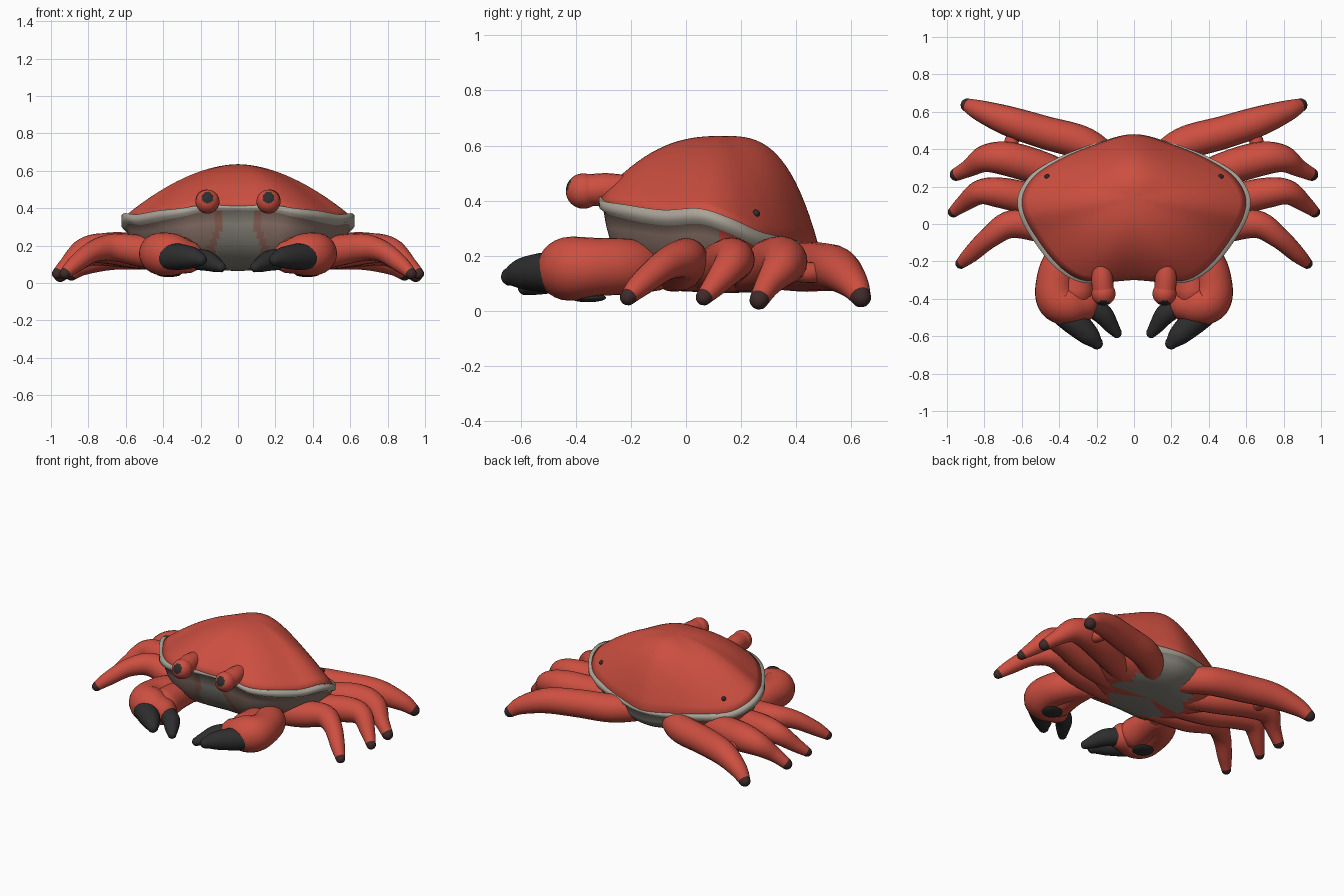
import bpy, bmesh, math
from mathutils import Vector

if "Cube" in bpy.data.objects:
    bpy.data.objects.remove(bpy.data.objects["Cube"])


def material(name, rgb):
    m = bpy.data.materials.new(name)
    m.diffuse_color = (*rgb, 1)
    m.use_nodes = True
    m.node_tree.nodes["Principled BSDF"].inputs["Base Color"].default_value = m.diffuse_color
    return m


RED = material("shell red", (0.61, 0.078, 0.052))
BLACK = material("claw black", (0.027, 0.027, 0.027))
TIP = material("dark leg tip", (0.05, 0.024, 0.022))
RIM = material("pale rim", (0.40, 0.37, 0.31))
BELLY = material("belly grey", (0.25, 0.235, 0.20))
FACE = material("face brown grey", (0.27, 0.18, 0.15))
STRIPE = material("mouth stripe brown", (0.28, 0.13, 0.10))


def catmull(pts, n, closed=False):
    """Smooth samples through points of any dimension."""
    out, c = [], len(pts)
    for i in range(c if closed else c - 1):
        if closed:
            p = [pts[(i + k) % c] for k in (-1, 0, 1, 2)]
        else:
            p = [pts[min(max(i + k, 0), c - 1)] for k in (-1, 0, 1, 2)]
        for j in range(n):
            t = j / n
            out.append([0.5 * (2 * b + (d - a) * t + (2 * a - 5 * b + 4 * d - e) * t * t
                               + (3 * b - a - 3 * d + e) * t ** 3)
                        for a, b, d, e in zip(*p)])
    if not closed:
        out.append(list(pts[-1]))
    return out


def loft(name, rings, mats, rule=lambda i, f: 0):
    """Skin rings of points, close both ends, colour each face by rule(ring, face)."""
    bm = bmesh.new()
    vr = [[bm.verts.new(p) for p in r] for r in rings]
    n = len(vr[0])
    tag = {}
    for i in range(len(vr) - 1):
        for j in range(n):
            k = (j + 1) % n
            tag[bm.faces.new((vr[i][j], vr[i][k], vr[i + 1][k], vr[i + 1][j]))] = i
    tag[bm.faces.new(vr[0])] = 0
    tag[bm.faces.new(vr[-1])] = len(vr) - 2
    bmesh.ops.recalc_face_normals(bm, faces=bm.faces)
    bm.normal_update()
    for f, i in tag.items():
        f.material_index = rule(i, f)
        f.smooth = True
    me = bpy.data.meshes.new(name)
    bm.to_mesh(me)
    bm.free()
    for m in mats:
        me.materials.append(m)
    ob = bpy.data.objects.new(name, me)
    bpy.context.collection.objects.link(ob)
    return ob


def tube(name, pts, mats, rule=lambda u, f: 0, sides=20):
    """Round-ended limb through (x, y, z, radius) points."""
    s = catmull(pts, 6)
    P = [Vector(p[:3]) for p in s]
    R = [p[3] for p in s]
    start, end = (P[0] - P[1]).normalized(), (P[-1] - P[-2]).normalized()
    angles = [math.radians(a) for a in (25, 50, 70, 86)]
    path = [(P[0] + start * R[0] * math.sin(a), R[0] * math.cos(a)) for a in reversed(angles)]
    path += list(zip(P, R))
    path += [(P[-1] + end * R[-1] * math.sin(a), R[-1] * math.cos(a)) for a in angles]
    rings = []
    for i, (c, r) in enumerate(path):
        t = (path[min(i + 1, len(path) - 1)][0] - path[max(i - 1, 0)][0]).normalized()
        u = t.cross(Vector((0, 0, 1))).normalized()
        v = u.cross(t)
        rings.append([c + r * (u * math.cos(a) + v * math.sin(a))
                      for a in (2 * math.pi * k / sides for k in range(sides))])
    return loft(name, rings, mats, lambda i, f: rule(i / (len(path) - 1), f))


def ball(name, centre, r, mats, rule=lambda i, f: 0, squash=1):
    rings = []
    for i in range(25):
        a = math.pi * (0.01 + 0.98 * i / 24)
        rings.append([(centre[0] + r * math.sin(a) * math.cos(b),
                       centre[1] + r * math.cos(a),
                       centre[2] + squash * r * math.sin(a) * math.sin(b))
                      for b in (2 * math.pi * k / 32 for k in range(32))])
    return loft(name, rings, mats, rule)


# Body: rim outline, domed carapace above, pale rim, tapering underside
half = [(0, -.30, .415), (.17, -.31, .42), (.3, -.30, .40), (.42, -.22, .385),
        (.53, -.08, .365), (.60, .05, .37), (.605, .16, .335), (.53, .27, .285),
        (.38, .36, .265), (.2, .43, .25), (0, .48, .24)]
outline = catmull(half + [(-x, y, z) for x, y, z in half[-2:0:-1]], 8, True)
CX, CY, TOP, LOW = 0, 0.14, 0.635, 0.065


def side_weight(x):
    return min(1, abs(x) / .45)


def scaled(s, height, flare=0):
    """Outline scaled about the apex, widened by flare towards the sides."""
    return [(x * (s + flare * side_weight(x)),
             CY + (y - CY) * (s + flare * side_weight(x)), height(x, y, z))
            for x, y, z in outline]


def dome(t):
    ring = []
    for x, y, z in outline:
        d = Vector((x - CX, y - CY))
        n = d.normalized()
        # rings change from an ellipse at the apex to the outline at the rim
        ell = n / math.sqrt((n.x / .58) ** 2 + (n.y / .40) ** 2)
        p = ell.lerp(d, t ** .8) * t * (1 - .02 * side_weight(x))
        e = 1.85 + 0.85 * n.y * n.y
        ring.append((p.x, CY + p.y, z + (TOP - z) * (1 - t ** e)))
    return ring


shell_rings = [dome(0.02 + 0.98 * i / 18) for i in range(19)]
shell_rings.append(scaled(0.985, lambda x, y, z: z - 0.014, -.02))
loft("carapace", shell_rings, [RED])

under = [scaled(0.95, lambda x, y, z: z - 0.004),
         scaled(0.998, lambda x, y, z: z - 0.004 + .006 * side_weight(x), .022),
         scaled(1.0, lambda x, y, z: z - 0.018 - .024 * side_weight(x), .02),
         scaled(0.975, lambda x, y, z: z - 0.025 - .03 * side_weight(x), .005)]
for s, u in ((.955, .15), (.93, .3), (.89, .43), (.85, .55), (.77, .69), (.68, .8),
             (.57, .9), (.45, .97), (.02, 1)):
    under.append(scaled(s, lambda x, y, z, u=u: (z - .055) * (1 - u) + LOW * u))


def under_rule(i, f):
    c = f.calc_center_median()
    x = abs(c.x)
    if i < 3:
        return 0
    if c.y > 0.12:
        return 4 if x > .22 else 1
    if c.z < .2 and x > .2 or c.z < .1 and x > .12:
        return 4
    edge = .075 + max(0, .36 - c.z) * .25
    if x < edge or c.z < .085:
        return 1
    return 3 if x < edge + .04 and c.z < .36 else 2


loft("underbody", under, [RIM, BELLY, FACE, STRIPE, RED], under_rule)

# Walking legs: root, thick middle, knee, tip (x, y, z, radius), mirrored
legs = {
    "first_leg": [(.2, -.05, .14, .07), (.45, -.02, .16, .085), (.65, .0, .19, .075),
                  (.77, -.07, .17, .058), (.87, -.16, .1, .045), (.925, -.21, .05, .03)],
    "second_leg": [(.2, .06, .14, .07), (.5, .12, .16, .085), (.7, .165, .185, .082),
                   (.82, .17, .175, .067), (.91, .11, .1, .045), (.965, .065, .05, .03)],
    "third_leg": [(.2, .17, .14, .07), (.45, .28, .16, .09), (.66, .345, .18, .092),
                  (.79, .35, .165, .075), (.88, .3, .1, .048), (.95, .265, .04, .035)],
    "back_leg": [(.1, .3, .16, .08), (.26, .425, .16, .09), (.48, .49, .16, .088),
                 (.67, .55, .15, .08), (.82, .605, .1, .057), (.89, .635, .05, .037)],
}
# Claw: arm with palm, wrist lobe, and two black fingers
palm = [(.26, -.08, .15, .07), (.38, -.2, .16, .1), (.42, -.32, .16, .105),
        (.405, -.405, .155, .115), (.34, -.43, .15, .112), (.275, -.43, .14, .09)]
wrist = [(.3, -.12, .15, .08), (.31, -.24, .155, .09), (.31, -.36, .15, .1)]
outer_finger = [(.37, -.48, .14, .072), (.31, -.53, .14, .07), (.24, -.595, .135, .056),
                (.2, -.637, .125, .034)]
inner_finger = [(.24, -.43, .13, .058), (.17, -.48, .12, .055), (.125, -.54, .1, .042),
                (.093, -.582, .085, .028)]


# Eyes: short stalk and ball with a dark pupil facing forward and up
def eye_rule(i, f):
    return 1 if f.normal.dot(Vector((0, -.92, .38)).normalized()) > .87 else 0


shell_points = [p for r in shell_rings[:-2] for p in r]

for side, s in (("right", 1), ("left", -1)):
    def flip(pts):
        return [(s * p[0], *p[1:]) for p in pts]

    for name, pts in legs.items():
        tube(f"{side}_{name}", flip(pts), [RED, TIP], lambda u, f: 1 if u > .85 else 0)
    tube(f"{side}_leg_spur", flip([(.63, .5, .14, .035), (.655, .44, .14, .038),
                                   (.66, .38, .15, .04)]), [RED])
    tube(f"{side}_claw_arm", flip(palm), [RED], sides=28)
    tube(f"{side}_claw_wrist", flip(wrist), [RED])
    ball(f"{side}_claw_pad", (s * .37, -.355, .048), .065, [BLACK], squash=.25)
    tube(f"{side}_outer_finger", flip(outer_finger), [BLACK])
    tube(f"{side}_inner_finger", flip(inner_finger), [BLACK])
    tube(f"{side}_eye_stalk", flip([(.17, -.23, .445, .05), (.17, -.29, .442, .058),
                                    (.165, -.36, .437, .058)]), [RED])
    ball(f"{side}_eye", (s * .163, -.372, .435), .064, [RED, BLACK], eye_rule)
    # Small dark spot on the rear flank of the shell
    spot = min(shell_points, key=lambda p: math.hypot(p[0] - s * .46, p[1] - .25))
    ball(f"{side}_shell_spot", spot, .014, [BLACK])
